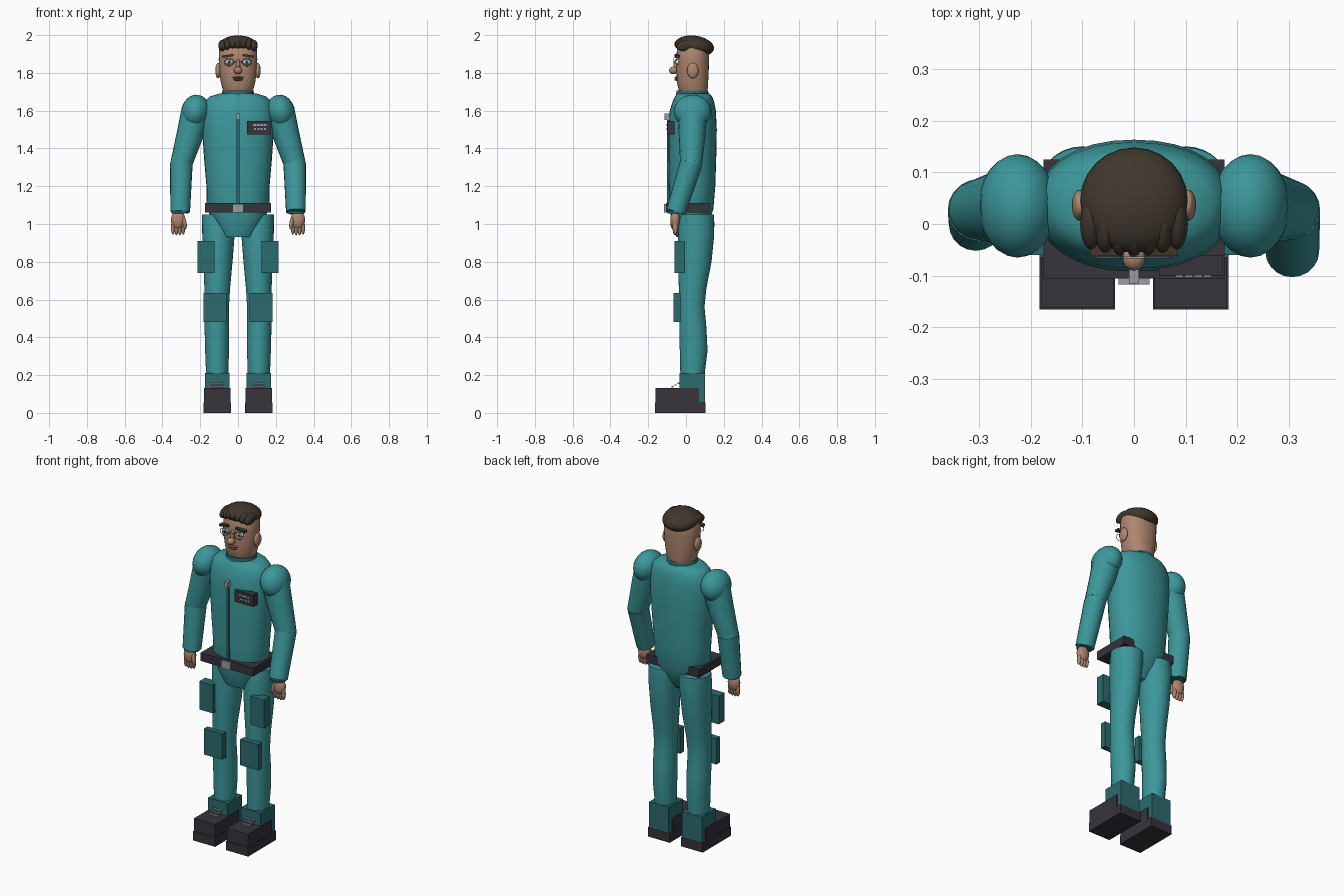
import bpy, bmesh, math
from mathutils import Vector, Matrix

if "Cube" in bpy.data.objects:
    bpy.data.objects.remove(bpy.data.objects["Cube"])


def material(name, r, g, b):
    m = bpy.data.materials.new(name)
    m.use_nodes = True
    m.diffuse_color = (r, g, b, 1)
    m.node_tree.nodes["Principled BSDF"].inputs["Base Color"].default_value = (r, g, b, 1)
    return m


SUIT = material("teal_cloth", .045, .31, .325)
PANEL = material("dark_teal_cloth", .025, .145, .155)
BLACK = material("charcoal_leather", .038, .033, .044)
HAIR = material("dark_brown_hair", .05, .038, .026)
SKIN = material("skin", .43, .24, .16)
METAL = material("grey_metal", .32, .34, .36)
WHITE = material("eye_white", .75, .75, .73)
IRIS = material("blue_green_iris", .05, .25, .28)
LIP = material("lip_brown", .22, .08, .06)


def finish(bm, name, mat, smooth=True):
    bmesh.ops.recalc_face_normals(bm, faces=bm.faces)
    me = bpy.data.meshes.new(name)
    bm.to_mesh(me)
    bm.free()
    ob = bpy.data.objects.new(name, me)
    bpy.context.collection.objects.link(ob)
    me.materials.append(mat)
    if smooth:
        bpy.ops.object.select_all(action="DESELECT")
        bpy.context.view_layer.objects.active = ob
        ob.select_set(True)
        bpy.ops.object.shade_smooth_by_angle(angle=math.radians(40))
    return ob


def box(name, mat, x, y, z, tilt=0):
    """Box from (min, max) ranges, optionally tilted about y."""
    bm = bmesh.new()
    size = [b - a for a, b in (x, y, z)]
    mid = Vector([(a + b) / 2 for a, b in (x, y, z)])
    m = Matrix.Translation(mid) @ Matrix.Rotation(tilt, 4, "Y") @ Matrix.Diagonal((*size, 1))
    bmesh.ops.create_cube(bm, size=1, matrix=m)
    return finish(bm, name, mat, False)


def ball(name, mat, centre, radii, turn=0, axis="Y"):
    bm = bmesh.new()
    m = Matrix.Translation(centre) @ Matrix.Rotation(turn, 4, axis) @ Matrix.Diagonal((*radii, 1))
    bmesh.ops.create_uvsphere(bm, u_segments=24, v_segments=14, radius=1, matrix=m)
    return finish(bm, name, mat)


def skin_rings(name, mat, rings):
    """Join closed rings of points and cap both ends."""
    bm = bmesh.new()
    loops = [[bm.verts.new(p) for p in ring] for ring in rings]
    n = len(loops[0])
    for a, b in zip(loops, loops[1:]):
        for i in range(n):
            j = (i + 1) % n
            bm.faces.new((a[i], a[j], b[j], b[i]))
    bm.faces.new(loops[0])
    bm.faces.new(loops[-1])
    return finish(bm, name, mat)


def loft(name, mat, sections, cx=0, power=1.0, n=32):
    """Sections: (z, x offset, half width, front y, back y)."""
    rings = []
    for z, dx, rx, front, back in sections:
        ring = []
        for i in range(n):
            a = math.tau * i / n
            c, s = math.cos(a), math.sin(a)
            c = math.copysign(abs(c) ** power, c)
            s = math.copysign(abs(s) ** power, s)
            ring.append((cx + dx + rx * c, (front + back) / 2 + (back - front) / 2 * s, z))
        rings.append(ring)
    return skin_rings(name, mat, rings)


def tube(name, mat, points, radii, n=20):
    """Round limb through points, with a radius at each."""
    pts = [Vector(p) for p in points]
    rings = []
    for i, p in enumerate(pts):
        d = (pts[min(i + 1, len(pts) - 1)] - pts[max(i - 1, 0)]).normalized()
        u = d.cross(Vector((0, 1, 0))).normalized()
        v = d.cross(u)
        rings.append([p + radii[i] * (math.cos(math.tau * k / n) * u + math.sin(math.tau * k / n) * v)
                      for k in range(n)])
    return skin_rings(name, mat, rings)


def torus(name, mat, centre, big, small, n=24, k=6):
    bm = bmesh.new()
    grid = []
    for i in range(n):
        a = math.tau * i / n
        r = [big + small * math.cos(math.tau * j / k) for j in range(k)]
        grid.append([bm.verts.new(Vector(centre) + Vector(
            (r[j] * math.cos(a), small * math.sin(math.tau * j / k), .8 * r[j] * math.sin(a))))
            for j in range(k)])
    for i in range(n):
        for j in range(k):
            p, q = grid[i], grid[(i + 1) % n]
            bm.faces.new((p[j], q[j], q[(j + 1) % k], p[(j + 1) % k]))
    return finish(bm, name, mat)


# Torso, collar and belt
loft("torso", SUIT, [
    (.93, 0, .08, -.05, .07), (1.0, 0, .125, -.075, .12), (1.08, 0, .165, -.085, .145),
    (1.2, 0, .167, -.09, .155), (1.35, 0, .18, -.092, .16), (1.5, 0, .19, -.092, .163),
    (1.6, 0, .188, -.086, .158), (1.65, 0, .175, -.07, .148), (1.675, 0, .15, -.058, .138),
    (1.69, 0, .1, -.048, .125)], power=.92)
loft("collar", PANEL, [(1.675, 0, .088, -.053, .122), (1.708, 0, .082, -.05, .116)])
box("belt", BLACK, (-.175, .175), (-.105, .125), (1.06, 1.11))
box("belt_buckle", METAL, (-.03, .03), (-.117, -.1), (1.062, 1.107))
box("zip", PANEL, (-.007, .007), (-.101, -.08), (1.1, 1.57))
box("zip_pull", METAL, (-.01, .01), (-.115, -.085), (1.55, 1.585))

# Chest badge with light marks
box("chest_badge", BLACK, (.048, .172), (-.1, -.06), (1.475, 1.545))
for row, (z, width) in enumerate(((1.52, .016), (1.497, .011))):
    for i in range(4):
        x = .08 + i * .018 + row * .004
        box("badge_mark", METAL, (x, x + width), (-.103, -.099), (z, z + .01))

# Head and face
loft("head", SKIN, [
    (1.68, 0, .07, -.03, .11), (1.715, 0, .082, -.04, .115), (1.75, 0, .091, -.048, .117),
    (1.8, 0, .098, -.05, .12), (1.87, 0, .102, -.051, .122), (1.93, 0, .101, -.048, .122),
    (1.96, 0, .085, -.03, .11), (1.975, 0, .05, 0, .08)], power=.9)
ball("nose", SKIN, (0, -.066, 1.813), (.022, .024, .02))
ball("nose_bridge", SKIN, (0, -.05, 1.84), (.012, .015, .035))
ball("upper_lip", LIP, (0, -.049, 1.775), (.03, .012, .006))
ball("lower_lip", LIP, (0, -.049, 1.764), (.025, .013, .006))
box("glasses_bridge", METAL, (-.022, .022), (-.067, -.063), (1.858, 1.862))

# Hair cap and front curls
ball("hair_cap", HAIR, (0, .046, 1.942), (.104, .103, .055), -.15, "X")
for i in range(7):
    t = (i - 3) / 3
    ball("hair_curl", HAIR, (t * .083, -.012 + .012 * t * t, 1.957 - .012 * t * t),
         (.021, .05, .029 + .004 * (i % 2)), .2, "X")

# Everything that comes in pairs
for side, s in (("left", 1), ("right", -1)):
    def span(a, b):
        return (min(s * a, s * b), max(s * a, s * b))

    # Face details
    ball(side + "_ear", SKIN, (s * .105, .036, 1.812), (.015, .03, .041))
    ball(side + "_eye", WHITE, (s * .047, -.045, 1.857), (.021, .012, .013))
    ball(side + "_iris", IRIS, (s * .047, -.054, 1.857), (.01, .005, .01))
    ball(side + "_pupil", BLACK, (s * .047, -.058, 1.857), (.004, .003, .004))
    torus(side + "_glasses_rim", METAL, (s * .047, -.065, 1.857), .026, .002)
    box(side + "_eyebrow", HAIR, span(.024, .084), (-.062, -.035), (1.884, 1.896), s * .15)

    # Arm; the left forearm swings further forward
    wrist_y = -.053 if s > 0 else .0
    elbow = (s * .3, .027, 1.32)
    wrist = (s * .306, wrist_y, 1.065)
    ball(side + "_shoulder", SUIT, (s * .225, .035, 1.595), (.075, .1, .09), s * -.2)
    tube(side + "_upper_arm", SUIT, [(s * .222, .035, 1.6), (s * .258, .032, 1.46), elbow],
         (.078, .07, .058))
    ball(side + "_elbow", SUIT, elbow, (.058, .058, .05))
    tube(side + "_forearm", SUIT, [elbow, wrist], (.06, .052))
    tube(side + "_cuff", PANEL, [(s * .306, wrist_y, 1.07), (s * .306, wrist_y, 1.056)], (.047, .045))

    # Hand
    hx, hy = s * .317, wrist_y - .004
    ball(side + "_palm", SKIN, (hx, hy, 1.022), (.038, .026, .05))
    for i in range(4):
        ball(side + "_finger", SKIN, (hx + (i - 1.5) * .018, hy, .98 - .004 * (i in (1, 2))),
             (.0105, .014, .036))
    ball(side + "_thumb", SKIN, (hx - s * .034, hy - .012, 1.005), (.011, .013, .034), s * .15)

    # Leg with pocket and knee pad
    loft(side + "_leg", SUIT, [
        (.2, 0, .059, -.03, .098), (.33, .001, .063, -.033, .114), (.45, .002, .065, -.035, .108),
        (.56, .002, .064, -.037, .098), (.66, 0, .068, -.038, .108), (.8, -.004, .077, -.042, .135),
        (.93, -.006, .085, -.042, .148), (1.0, -.009, .089, -.038, .15), (1.05, -.01, .09, -.03, .148)],
         cx=s * .11 if s > 0 else -.11) if s > 0 else loft(side + "_leg", SUIT, [
        (.2, 0, .059, -.03, .098), (.33, -.001, .063, -.033, .114), (.45, -.002, .065, -.035, .108),
        (.56, -.002, .064, -.037, .098), (.66, 0, .068, -.038, .108), (.8, .004, .077, -.042, .135),
        (.93, .006, .085, -.042, .148), (1.0, .009, .089, -.038, .15), (1.05, .01, .09, -.03, .148)],
         cx=-.11)
    box(side + "_thigh_pocket", PANEL, span(.125, .215), (-.06, -.005), (.74, .91))
    box(side + "_knee_pad", PANEL, span(.06, .182), (-.065, -.03), (.48, .635))

    # Boot
    box(side + "_boot_cuff", PANEL, span(.045, .175), (-.035, .1), (.05, .21))
    box(side + "_boot_sole", BLACK, span(.037, .183), (-.165, .102), (0, .055))
    box(side + "_boot_upper", BLACK, span(.04, .18), (-.162, .068), (.055, .132))
    for i in range(3):
        y, z = -.078 + i * .016, .135 + i * .009
        box(side + "_boot_lace", METAL, span(.078, .142), (y, y + .012), (z, z + .007))
